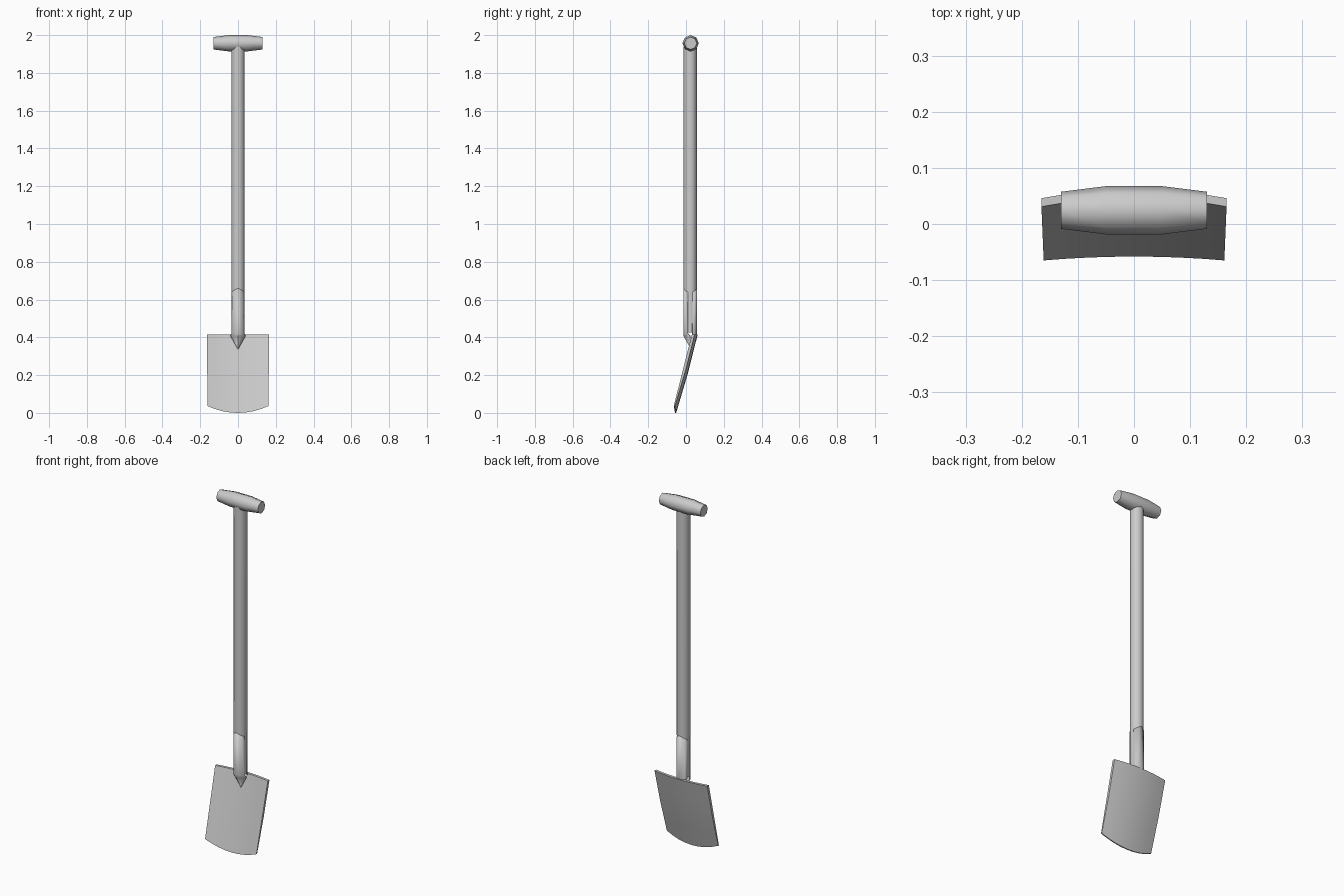
import bpy, math

if "Cube" in bpy.data.objects:
    bpy.data.objects.remove(bpy.data.objects["Cube"])

AXIS_Y = 0.022  # shaft axis


def make(name, verts, faces, angle=40):
    me = bpy.data.meshes.new(name)
    me.from_pydata(verts, [], faces)
    ob = bpy.data.objects.new(name, me)
    bpy.context.collection.objects.link(ob)
    bpy.ops.object.select_all(action='DESELECT')
    ob.select_set(True)
    bpy.context.view_layer.objects.active = ob
    bpy.ops.object.mode_set(mode='EDIT')
    bpy.ops.mesh.select_all(action='SELECT')
    bpy.ops.mesh.normals_make_consistent(inside=False)
    bpy.ops.object.mode_set(mode='OBJECT')
    bpy.ops.object.shade_smooth_by_angle(angle=math.radians(angle))
    return ob


def grid_faces(rows, n, wrap=False):
    cols = n if wrap else n - 1
    return [(r * n + c, r * n + (c + 1) % n, (r + 1) * n + (c + 1) % n, (r + 1) * n + c)
            for r in range(rows - 1) for c in range(cols)]


def lathe(name, profile, sides, place):
    """Capped turned solid; profile holds (position along axis, radius)."""
    verts = [place(t, r * math.cos(2 * math.pi * k / sides), r * math.sin(2 * math.pi * k / sides))
             for t, r in profile for k in range(sides)]
    last = (len(profile) - 1) * sides
    faces = grid_faces(len(profile), sides, True)
    faces += [tuple(range(sides)), tuple(range(last, last + sides))]
    return make(name, verts, faces, 50)


# Wooden shaft
lathe("shaft", [(0.425, 0.033), (0.65, 0.035), (1.94, 0.035)], 12,
      lambda t, a, b: (a, AXIS_Y + b, t))

# Cross grip, fatter in the middle
lathe("grip", [(-0.13, 0.033), (-0.05, 0.043), (0.05, 0.043), (0.13, 0.033)], 8,
      lambda t, a, b: (t, 0.0245 + a, 1.957 + b))

# Dished, leaning blade with a curved cutting edge
N, ROWS = 9, 5
verts = []
for side in (0, 1):
    for r in range(ROWS):
        v = r / (ROWS - 1)
        for c in range(N):
            u = -1 + 2 * c / (N - 1)
            z = 0.036 * u * u * (1 - v) + 0.415 * v
            thick = 0.006 + 0.009 * min(1, v * 2)
            y = -0.058 + 0.253 * z - 0.016 * u * u + side * thick
            verts.append((u * (0.161 + 0.004 * v), y, z))
S = N * ROWS
faces = grid_faces(ROWS, N)
faces += [tuple(i + S for i in reversed(f)) for f in faces]
rim = (list(range(N)) + [r * N + N - 1 for r in range(1, ROWS)]
       + [S - 1 - c for c in range(1, N)] + [r * N for r in range(ROWS - 2, 0, -1)])
faces += [(a, b, b + S, a + S) for a, b in zip(rim, rim[1:] + rim[:1])]
make("blade", verts, faces, 30)


# Steel straps gripping the shaft front and back
def strap(name, facing, lower):
    n, half = 7, math.radians(68)
    angles = [half * (-1 + 2 * k / (n - 1)) for k in range(n)]
    rows = [[], []]
    for a in angles:
        x, y = 0.0365 * math.sin(a), AXIS_Y + facing * 0.0365 * math.cos(a)
        rows[0].append((x, y, 0.66 - 0.02 * abs(a) / half))
        rows[1].append((x, y, 0.42))
    rows += lower(rows[1])
    verts = [p for row in rows for p in row]
    ob = make(name, verts, grid_faces(len(rows), n), 35)
    # Keep the plate's outer face in place and thicken toward the shaft
    outward = ob.data.polygons[n // 2].normal.y * facing > 0
    mod = ob.modifiers.new("plate", 'SOLIDIFY')
    mod.thickness = 0.005
    mod.offset = -1 if outward else 1
    return ob


def front_end(row):
    # Flares onto the blade and closes to a point
    flare = [(x * 1.2, y + 0.012 * abs(x) / 0.034, 0.408) for x, y, z in row]
    tip = [(x * 0.04, 0.026, 0.337) for x, y, z in row]
    return [flare, tip]


def back_end(row):
    return [[(x * 0.8, 0.054, 0.40) for x, y, z in row]]


strap("front_strap", -1, front_end)
strap("back_strap", 1, back_end)
